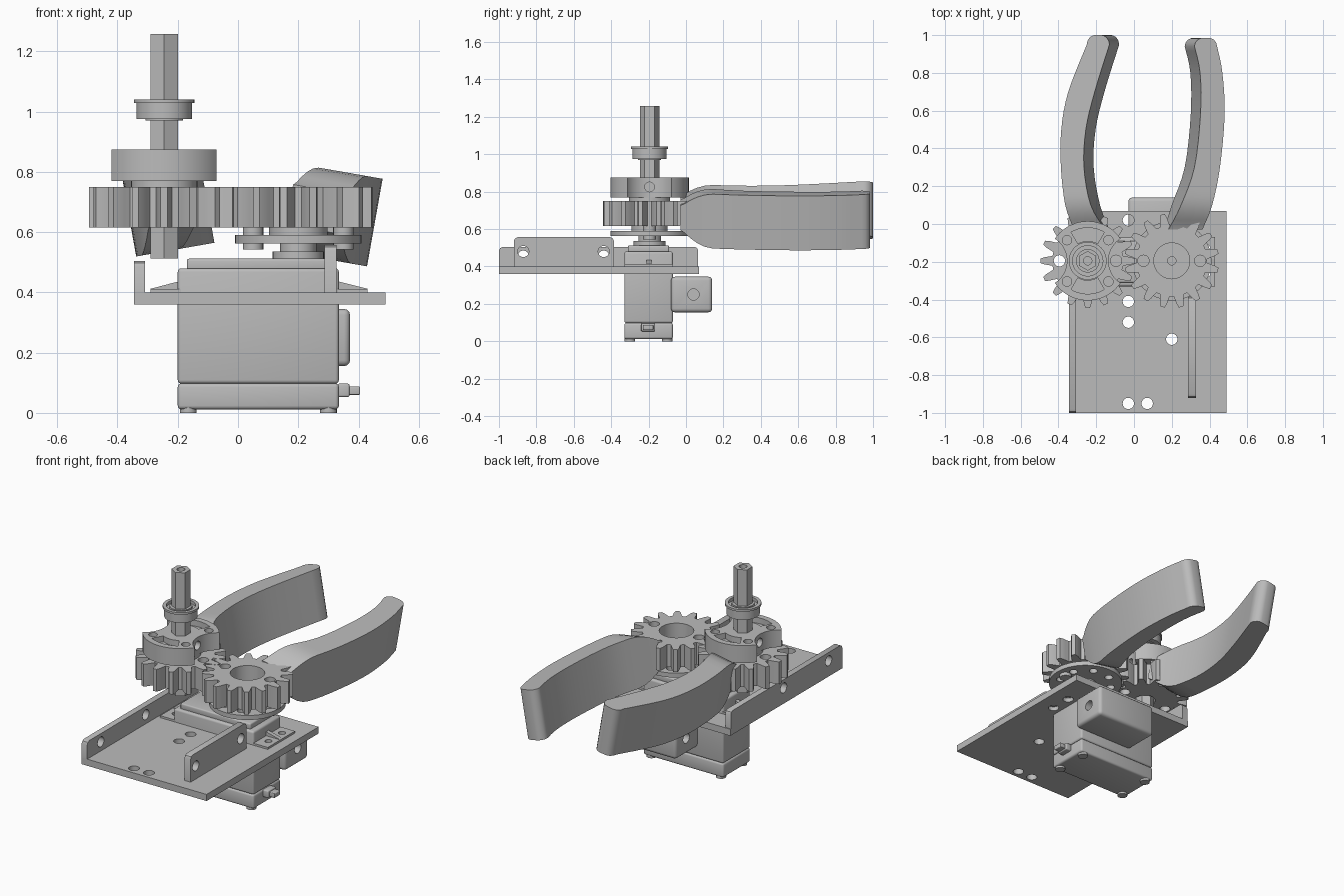
import bpy, bmesh
from math import sin, cos, pi, radians
from mathutils import Matrix, Vector

if "Cube" in bpy.data.objects:
    bpy.data.objects.remove(bpy.data.objects["Cube"])

grey = bpy.data.materials.new("light grey")
grey.use_nodes = True
grey.diffuse_color = (0.5, 0.5, 0.5, 1)
grey.node_tree.nodes["Principled BSDF"].inputs["Base Color"].default_value = (0.5, 0.5, 0.5, 1)


def finish(name, bm):
    bmesh.ops.recalc_face_normals(bm, faces=bm.faces)
    me = bpy.data.meshes.new(name)
    bm.to_mesh(me)
    bm.free()
    me.materials.append(grey)
    me.shade_smooth()
    me.set_sharp_from_angle(angle=radians(30))
    ob = bpy.data.objects.new(name, me)
    bpy.context.collection.objects.link(ob)
    return ob


def box(name, x0, x1, y0, y1, z0, z1, bevel=0.0):
    bm = bmesh.new()
    mid = Vector((x0 + x1, y0 + y1, z0 + z1)) / 2
    size = Matrix.Diagonal((x1 - x0, y1 - y0, z1 - z0, 1))
    bmesh.ops.create_cube(bm, size=1, matrix=Matrix.Translation(mid) @ size)
    if bevel:
        bmesh.ops.bevel(bm, geom=bm.edges[:], offset=bevel, segments=3, profile=0.5, affect='EDGES')
    return finish(name, bm)


def cyl(name, x, y, z0, z1, r, n=40, along_x=False):
    # upright from z0 to z1, or lying along x: then (x, y, z0) is the centre and z1 the length
    bm = bmesh.new()
    if along_x:
        mat, depth = Matrix.Translation((x, y, z0)) @ Matrix.Rotation(pi / 2, 4, 'Y'), z1
    else:
        mat, depth = Matrix.Translation((x, y, (z0 + z1) / 2)), z1 - z0
    bmesh.ops.create_cone(bm, cap_ends=True, segments=n, radius1=r, radius2=r, depth=depth, matrix=mat)
    return finish(name, bm)


def prism(name, points, z0, z1):
    bm = bmesh.new()
    face = bm.faces.new([bm.verts.new((x, y, z0)) for x, y in points])
    top = bmesh.ops.extrude_face_region(bm, geom=[face])["geom"]
    bmesh.ops.translate(bm, vec=(0, 0, z1 - z0), verts=[v for v in top if isinstance(v, bmesh.types.BMVert)])
    return finish(name, bm)


def cut(ob, cutters):
    for c in cutters:
        m = ob.modifiers.new("cut", 'BOOLEAN')
        m.operation, m.solver, m.object = 'DIFFERENCE', 'EXACT', c
    bpy.context.view_layer.update()
    me = bpy.data.meshes.new_from_object(ob.evaluated_get(bpy.context.evaluated_depsgraph_get()))
    ob.modifiers.clear()
    ob.data = me
    me.shade_smooth()
    me.set_sharp_from_angle(angle=radians(30))
    for c in cutters:
        bpy.data.objects.remove(c)


def polar(cx, cy, r, a):
    return cx + r * cos(a), cy + r * sin(a)


def ring_of(cx, cy, r, count, start, z0, z1, hole):
    return [cyl("cutter", *polar(cx, cy, r, start + 2 * pi * i / count), z0, z1, hole, 20) for i in range(count)]


LX, RX, CY = -0.245, 0.2, -0.195     # gear axes

# Base plate with its two upright rails
plate = box("base_plate", -0.345, 0.49, -1, 0.07, 0.36, 0.4)
holes = [(-0.03, -0.41), (-0.03, -0.52), (0.2, -0.61), (-0.03, -0.95), (0.07, -0.95), (-0.03, 0.02),
         (0.385, -0.26), (0.385, -0.13)]
cut(plate, [cyl("cutter", x, y, 0.3, 0.45, 0.03, 24) for x, y in holes])


def rail(name, x0, x1, y0, y1, z1):
    c = 0.02
    bm = bmesh.new()
    side = [(y0, 0.38), (y1, 0.38), (y1, z1 - c), (y1 - c / 3, z1 - c / 3), (y1 - c, z1),
            (y0 + c, z1), (y0 + c / 3, z1 - c / 3), (y0, z1 - c)]
    face = bm.faces.new([bm.verts.new((x0, y, z)) for y, z in side])
    out = bmesh.ops.extrude_face_region(bm, geom=[face])["geom"]
    bmesh.ops.translate(bm, vec=(x1 - x0, 0, 0), verts=[v for v in out if isinstance(v, bmesh.types.BMVert)])
    ob = finish(name, bm)
    cut(ob, [cyl("cutter", x0, y, 0.48 if z1 > 0.52 else 0.455, 0.2, 0.03, 24, True) for y in (-0.87, -0.44)])


rail("edge_rail", -0.345, -0.308, -1, 0.065, 0.505)
rail("inner_rail", 0.287, 0.327, -0.92, -0.385, 0.557)

# Servo: body, lower case, feet, tabs and stepped top
box("servo_body", -0.2, 0.335, -0.33, -0.07, 0.097, 0.48, 0.012)
box("servo_lower_case", -0.2, 0.335, -0.33, -0.07, 0.012, 0.098, 0.012)
box("servo_top_cap", -0.17, 0.3, -0.31, -0.09, 0.47, 0.512, 0.008)
for sx in (-0.165, 0.3):
    for sy in (-0.3, -0.1):
        cyl("servo_foot", sx, sy, 0, 0.03, 0.028, 20)
for name, xs in (("left", (0.33, 0.43)), ("right", (-0.29, -0.19))):
    tab = box("servo_tab_" + name, *xs, -0.33, -0.07, 0.385, 0.412)
    cut(tab, [cyl("cutter", sum(xs) / 2 + 0.005, y, 0.3, 0.45, 0.02, 20) for y in (-0.26, -0.13)])
for name, xa, xb in (("left", 0.33, 0.43), ("right", -0.195, -0.29)):
    bm = bmesh.new()
    ends = [[bm.verts.new((x, y, z)) for x, z in ((xa, 0.4), (xb, 0.4), (xb, 0.412), (xa, 0.437))]
            for y in (-0.21, -0.185)]
    for loop in ends:
        bm.faces.new(loop)
    for i in range(4):
        j = (i + 1) % 4
        bm.faces.new((ends[0][i], ends[0][j], ends[1][j], ends[1][i]))
    finish("tab_rib_" + name, bm)
cyl("servo_output_collar", RX, CY, 0.5, 0.535, 0.085)
cyl("servo_spline", RX, CY, 0.53, 0.57, 0.06)
box("cable_plug", 0.33, 0.37, -0.24, -0.165, 0.053, 0.097, 0.006)
box("cable_end", 0.365, 0.405, -0.23, -0.175, 0.06, 0.088, 0.004)

# Rear housing with mounting holes through its ends
housing = box("rear_housing", -0.03, 0.372, -0.08, 0.14, 0.155, 0.345, 0.02)
cut(housing, [cyl("cutter", x, 0.04, 0.25, 0.08, 0.03, 24, True) for x in (-0.03, 0.372)])

# Servo horn
horn = cyl("servo_horn", RX, CY, 0.563, 0.59, 0.21, 48)
cut(horn, ring_of(RX, CY, 0.15, 8, pi / 8, 0.5, 0.65, 0.024))
hub = cyl("horn_hub", RX, CY, 0.58, 0.618, 0.097)
cut(hub, [cyl("cutter", RX, CY, 0.6, 0.65, 0.022, 20)])
for dx in (-0.15, 0.15):
    cyl("horn_screw", RX + dx, CY, 0.543, 0.62, 0.034, 24)


# Meshing gears: sixteen teeth each
def gear(name, cx, phase, bore, cutters):
    pts = []
    step = 2 * pi / 16
    for i in range(16):
        for f, r in ((-0.36, 0.188), (-0.27, 0.21), (-0.22, 0.2275), (-0.12, 0.25),
                     (0.12, 0.25), (0.22, 0.2275), (0.27, 0.21), (0.36, 0.188)):
            pts.append(polar(cx, CY, r, phase + (i + f) * step))
    ob = prism(name, pts, 0.615, 0.75)
    cut(ob, [cyl("cutter", cx, CY, 0.55, 0.8, bore)] + cutters)


gear("driven_gear", LX, 0, 0.06, ring_of(LX, CY, 0.15, 2, 0, 0.5, 0.9, 0.03))
gear("drive_gear", RX, pi / 16, 0.095, ring_of(RX, CY, 0.15, 2, 0, 0.55, 0.9, 0.03))

# Clamping hub with scalloped sides, arc pockets and screw holes
cyl("hub_spacer", LX, CY, 0.745, 0.775, 0.11)
clamp = cyl("clamping_hub", LX, CY, 0.77, 0.875, 0.21, 64)
tools = [cyl("cutter", LX + s * 0.25, CY, 0.7, 0.9, 0.14, 48) for s in (-1, 1)]
tools += ring_of(LX, CY, 0.155, 4, pi / 4, 0.7, 0.95, 0.025)
for mid in (pi / 2, -pi / 2):
    angles = [mid + radians(a) for a in range(-30, 31, 6)]
    arc = [polar(LX, CY, 0.175, a) for a in angles] + [polar(LX, CY, 0.105, a) for a in reversed(angles)]
    tools.append(prism("cutter", arc, 0.84, 0.9))
tools.append(cyl("cutter", LX, CY, 0.825, 0.5, 0.026, 24, True))
cut(clamp, tools)

# Hexagonal shaft and flanged bearing
shaft = cyl("hex_shaft", LX, CY, 0.512, 1.257, 0.052, 6)
bpy.context.view_layer.update()
cut(shaft, [cyl("cutter", LX, CY, z, z + 0.12, 0.022, 20) for z in (0.45, 1.18)])
bearing = cyl("bearing", LX, CY, 0.975, 1.032, 0.092, 48)
flange = cyl("bearing_flange", LX, CY, 1.028, 1.041, 0.1, 48)
for ob in (bearing, flange):
    cut(ob, [cyl("cutter", LX, CY, 1.022, 1.1, 0.08)])
cyl("bearing_inner_ring", LX, CY, 0.97, 1.038, 0.062)


# Fingers: lofted from (y, outer x, inner x) stations of the upper face, leaning outward
def catmull(rows, n=4):
    out = []
    for i in range(len(rows) - 1):
        a, b, c, d = (Vector(rows[min(max(k, 0), len(rows) - 1)]) for k in (i - 1, i, i + 1, i + 2))
        for t in (k / n for k in range(n)):
            out.append(0.5 * (2 * b + (c - a) * t + (2 * a - 5 * b + 4 * c - d) * t * t
                              + (3 * b - a - 3 * c + d) * t ** 3))
    return out + [Vector(rows[-1])]


def finger(name, rows, side, top_at, y_tip):
    stations = catmull(rows)
    y0, xo, xi = stations[-1]
    for a in (25, 50, 70, 85):                      # rounded tip
        k = (1 - cos(radians(a))) * 0.045
        stations.append(Vector((y0 + (y_tip - y0) * sin(radians(a)), xo - side * k, xi + side * k)))
    lean = Vector((side * 0.175, 0, 0.985))
    bm = bmesh.new()
    loops = []
    for y, xo, xi in stations:
        u = min(max((y + 0.02) / 0.17, 0), 1)
        taper = (1 - u) ** 2
        loop = []
        for x, d in ((xo, 0.07 * taper), (xi, 0.07 * taper), (xi, 0.295 - 0.09 * taper), (xo, 0.295 - 0.09 * taper)):
            p = Vector((x, y, top_at - side * 0.175 * x)) - lean * d
            loop.append(bm.verts.new(p))
        loops.append(loop)
    for a, b in zip(loops, loops[1:]):
        for i in range(4):
            j = (i + 1) % 4
            bm.faces.new((a[i], a[j], b[j], b[i]))
    bm.faces.new(loops[0])
    bm.faces.new(loops[-1])
    finish(name, bm)


finger("right_finger", [(-0.03, -0.33, -0.165), (0.1, -0.365, -0.23), (0.3, -0.387, -0.265), (0.5, -0.385, -0.255),
                        (0.7, -0.348, -0.208), (0.95, -0.25, -0.13)], -1, 0.878, 1.0)
finger("left_finger", [(-0.03, 0.375, 0.195), (0.1, 0.415, 0.25), (0.3, 0.455, 0.32), (0.58, 0.48, 0.352),
                       (0.8, 0.468, 0.35), (0.94, 0.44, 0.32)], 1, 0.861, 0.985)
